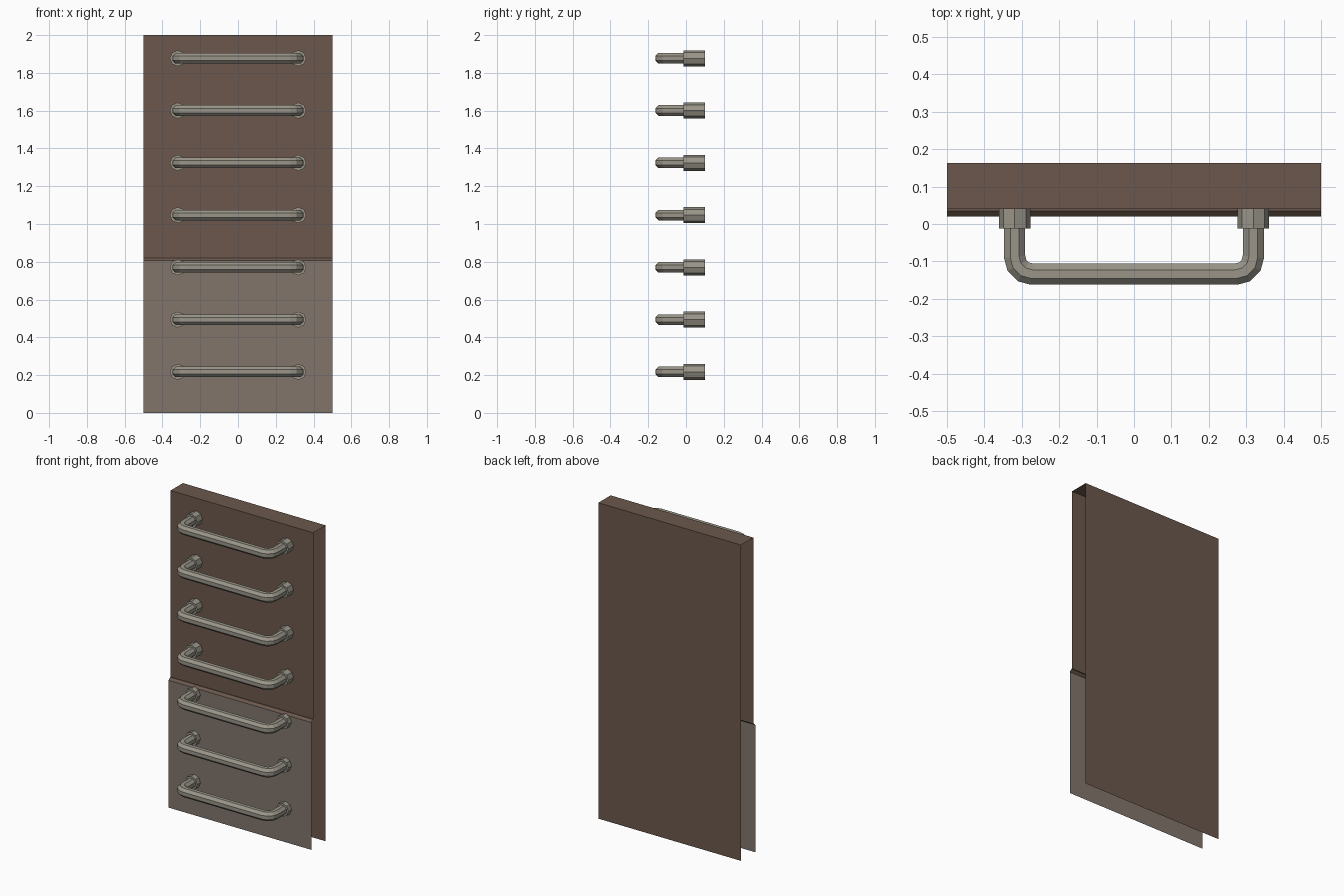
import bpy, math
from mathutils import Vector

if "Cube" in bpy.data.objects:
    bpy.data.objects.remove(bpy.data.objects["Cube"])


def material(name, rgb):
    m = bpy.data.materials.new(name)
    m.diffuse_color = (*rgb, 1)
    m.use_nodes = True
    m.node_tree.nodes["Principled BSDF"].inputs["Base Color"].default_value = m.diffuse_color
    return m


BROWN = material("brown_wall", (0.147, 0.097, 0.073))
LIGHT = material("light_wall", (0.222, 0.178, 0.148))
METAL = material("metal", (0.32, 0.30, 0.25))


def make(name, verts, faces, mat):
    me = bpy.data.meshes.new(name)
    me.from_pydata(verts, [], faces)
    me.materials.append(mat)
    ob = bpy.data.objects.new(name, me)
    bpy.context.collection.objects.link(ob)
    return ob


def sheet(name, profile, mat):
    # open sheet: (y, z) profile swept across x
    verts = [(x, y, z) for y, z in profile for x in (-0.5, 0.5)]
    faces = [(2*i, 2*i + 1, 2*i + 3, 2*i + 2)[::-1] for i in range(len(profile) - 1)]
    return make(name, verts, faces, mat)


def tube(name, path, radius, phase, z, mat):
    # octagonal tube along a flat (x, y) path, mitred at each bend
    pts = [Vector(p) for p in path]
    verts, faces, n = [], [], 8
    for i, p in enumerate(pts):
        d0 = (p - pts[max(i - 1, 0)]).normalized()
        d1 = (pts[min(i + 1, len(pts) - 1)] - p).normalized()
        d = (d0 + d1).normalized()
        stretch = 1 / d.dot(d1 if d1.length else d0)
        side = Vector((d.y, -d.x)) * stretch
        for k in range(n):
            a = phase + k * math.tau / n
            q = p + side * radius * math.cos(a)
            verts.append((q.x, q.y, z + radius * math.sin(a)))
    for i in range(len(pts) - 1):
        for k in range(n):
            a, b = i*n + k, i*n + (k + 1) % n
            faces.append((a, b, b + n, a + n))
    faces.append(tuple(range(n))[::-1])
    faces.append(tuple(range(len(verts) - n, len(verts))))
    return make(name, verts, faces, mat)


# Wall shell: back, top, upper front and ledge, open at sides and bottom
sheet("upper_wall", [(0.163, 0), (0.163, 2), (0.04, 2), (0.04, 0.82),
                     (0.035, 0.82), (0.02, 0.806)], BROWN)
sheet("lower_wall", [(0.02, 0.806), (0.02, 0)], LIGHT)

# Rung centre line: leg, rounded corner, mirrored
LEG_X, BAR_Y, BEND = 0.319, -0.134, 0.046
half = [(-LEG_X, 0.0)]
for i in range(4):
    a = math.pi + i * math.pi / 6
    half.append((-LEG_X + BEND + BEND * math.cos(a), BAR_Y + BEND + BEND * math.sin(a)))
rung_path = half + [(-x, y) for x, y in reversed(half)]

# Seven rungs with a collar on each leg
for i in range(7):
    z = 0.217 + i * 0.2767
    tube(f"rung_{i + 1}", rung_path, 0.0305, math.pi / 8, z, METAL)
    for label, s in (("left", -1), ("right", 1)):
        tube(f"{label}_collar_{i + 1}", [(s * LEG_X, -0.012), (s * LEG_X, 0.1)],
             0.0425, 0, z, METAL)
